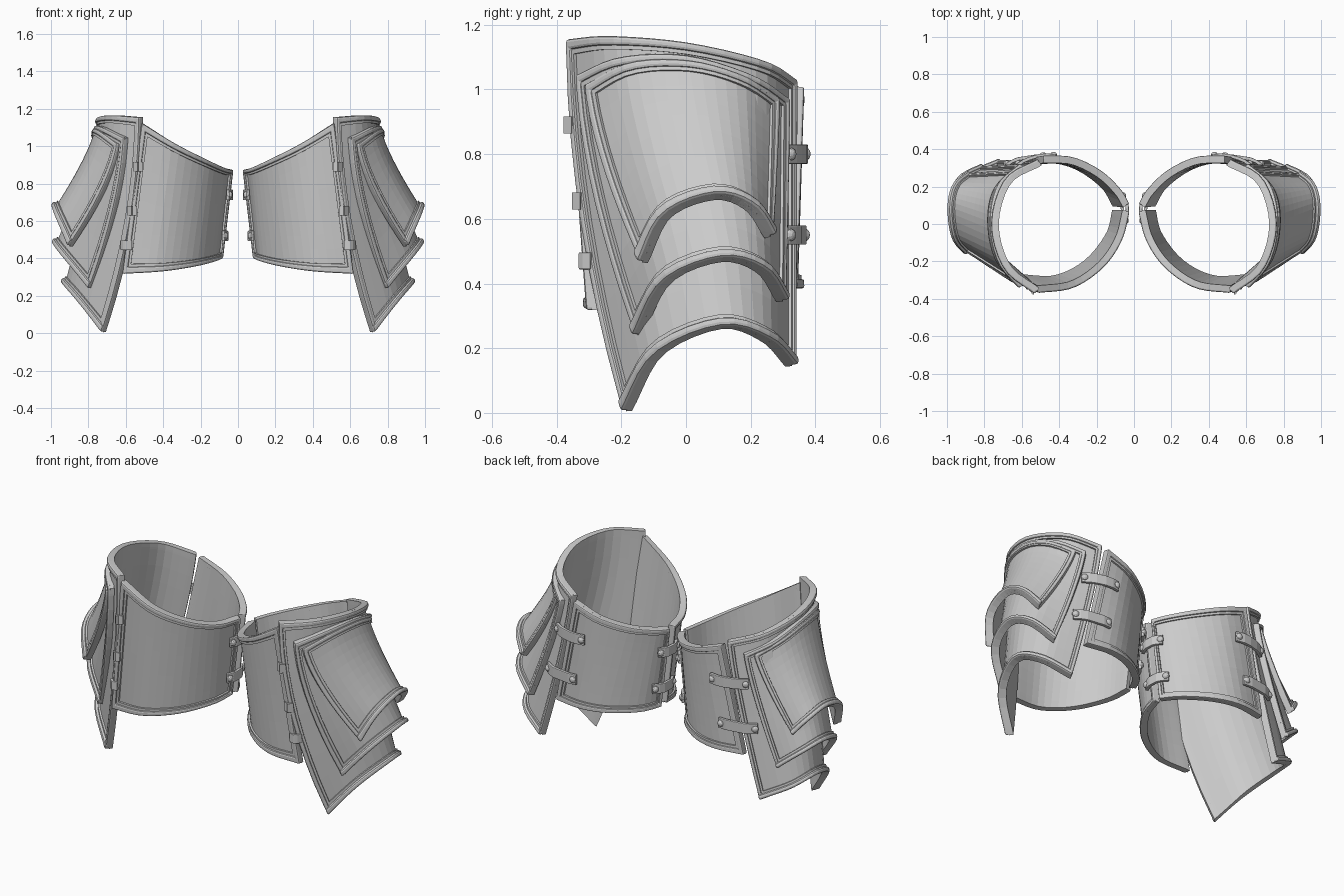
import bpy, bmesh
from mathutils import Vector, Matrix

if "Cube" in bpy.data.objects:
    bpy.data.objects.remove(bpy.data.objects["Cube"])

AXIS = Vector((0.45, 0.02, 0))


def curve(pts, t):
    """Smooth curve through the points, t from 0 to 1."""
    p = [Vector(q) for q in pts]
    p = [2 * p[0] - p[1]] + p + [2 * p[-1] - p[-2]]
    s = t * (len(pts) - 1)
    i = min(int(s), len(pts) - 2)
    f = s - i
    a, b, c, d = p[i:i + 4]
    return 0.5 * (2 * b + (c - a) * f + (2 * a - 5 * b + 4 * c - d) * f * f
                  + (3 * b - a - 3 * c + d) * f ** 3)


class Patch:
    """Sheet lofted from a top edge to a bottom edge, flaring by a power."""
    def __init__(self, top, bottom, flare=1, front_flare=0):
        self.top, self.bottom, self.flare, self.front_flare = top, bottom, flare, front_flare

    def at(self, u, v):
        a, b = curve(self.top, u), curve(self.bottom, u)
        f = v ** (self.flare + self.front_flare * (1 - u) ** 3)
        return Vector((a.x + (b.x - a.x) * f, a.y + (b.y - a.y) * f,
                       a.z + (b.z - a.z) * v))

    def at_z(self, u, z):
        a, b = curve(self.top, u).z, curve(self.bottom, u).z
        return self.at(u, (z - a) / (b - a))


def outward(p):
    return Vector((p.x - AXIS.x, p.y - AXIS.y, 0)).normalized()


def finish(name, bm, thick=0, offset=0, bevel=0):
    bm.normal_update()
    if thick and sum(f.normal.dot(outward(f.calc_center_median())) for f in bm.faces) < 0:
        bmesh.ops.reverse_faces(bm, faces=bm.faces[:])
    me = bpy.data.meshes.new(name)
    bm.to_mesh(me)
    bm.free()
    ob = bpy.data.objects.new(name, me)
    bpy.context.collection.objects.link(ob)
    if thick:
        m = ob.modifiers.new("thickness", 'SOLIDIFY')
        m.thickness, m.offset = thick, offset
    if bevel:
        m = ob.modifiers.new("bevel", 'BEVEL')
        m.width, m.segments, m.limit_method = bevel, 2, 'ANGLE'
    ob.modifiers.new("other_leg", 'MIRROR').use_mirror_merge = False


def spread(w1, w2, n):
    mid = [w2 + (1 - 2 * w2) * i / n for i in range(n + 1)]
    return [0, w1] + mid + [1 - w1, 1]


def sheet(name, patch, nu, nv, thick, offset, bevel, keep):
    """Grid over the patch; keep(ring, row from bottom) picks the faces."""
    width = sum((patch.at(i / 20, .5) - patch.at((i + 1) / 20, .5)).length for i in range(20))
    height = (patch.at(.5, 0) - patch.at(.5, 1)).length
    us = spread(.024 / width, .036 / width, nu)
    vs = spread(.026 / height, .038 / height, nv)
    bm = bmesh.new()
    g = [[bm.verts.new(patch.at(u, v)) for v in vs] for u in us]
    for i in range(len(us) - 1):
        for j in range(len(vs) - 1):
            low = len(vs) - 2 - j
            if keep(min(i, j, len(us) - 2 - i, low), low):
                bm.faces.new((g[i][j], g[i][j + 1], g[i + 1][j + 1], g[i + 1][j]))
    bmesh.ops.delete(bm, geom=[v for v in bm.verts if not v.link_faces], context='VERTS')
    finish(name, bm, thick, offset, bevel)


def plate(name, patch, nu=16, nv=8, rim=.04, lip=True):
    sheet(name, patch, nu, nv, .022, -1, 0, lambda r, low: True)
    sheet(name + "_rim", patch, nu, nv, rim, -.1, .009, lambda r, low: r == 0)
    sheet(name + "_step", patch, nu, nv, .02, 0, 0, lambda r, low: r == 1)
    if lip:
        sheet(name + "_lip", patch, nu, nv, .046, .1, .01, lambda r, low: low == 0)


def strap(name, ends, half, lift, rivets=True):
    """Curved strap through surface points, riveted at both ends."""
    bm = bmesh.new()
    path = [p + outward(p) * (lift if 0 < i < len(ends) - 1 else lift * .6)
            for i, p in enumerate(ends)]
    up = Vector((0, 0, half))
    rows = [(bm.verts.new(p + up), bm.verts.new(p - up)) for p in path]
    for a, b in zip(rows, rows[1:]):
        bm.faces.new((a[0], b[0], b[1], a[1]))
    finish(name, bm, .018, 0, .004)
    if rivets:
        bm = bmesh.new()
        for p, q in ((path[0], path[1]), (path[-1], path[-2])):
            c = p.lerp(q, .35)
            n = outward(c)
            rot = n.to_track_quat('Z', 'Y').to_matrix().to_4x4()
            bmesh.ops.create_uvsphere(
                bm, u_segments=10, v_segments=6, radius=.02,
                matrix=Matrix.Translation(c + n * .006) @ rot @ Matrix.Diagonal((1, 1, .8, 1)))
        finish(name + "_rivets", bm)


# Three overlapping outer plates, edges listed front to back
outer = Patch([(.52, -.36, 1.155), (.68, -.23, 1.165), (.745, 0, 1.145), (.675, .23, 1.09), (.505, .332, 1.03)],
              [(.72, -.185, .005), (.855, -.085, .18), (.925, .11, .265), (.87, .25, .225), (.715, .328, .145)],
              1.25, .65)
middle = Patch([(.605, -.335, 1.045), (.715, -.2, 1.1), (.757, 0, 1.105), (.72, .2, 1.045), (.6, .315, .97)],
               [(.79, -.15, .24), (.925, -.06, .405), (.975, .11, .475), (.93, .235, .44), (.81, .3, .345)],
               1.25, .35)
upper = Patch([(.64, -.308, 1.015), (.735, -.17, 1.083), (.767, .01, 1.088), (.74, .17, 1.043), (.645, .285, .97)],
              [(.9, -.135, .465), (.96, -.06, .61), (.98, .09, .67), (.957, .2, .635), (.885, .262, .545)],
              1.25, .2)
# Inner thigh plates, edges listed from the outer seam to the inner gap
front = Patch([(.515, -.352, 1.125), (.33, -.325, 1.01), (.175, -.22, .93), (.08, -.08, .885), (.04, .07, .875)],
              [(.618, -.29, .318), (.42, -.295, .33), (.25, -.21, .355), (.13, -.06, .385), (.095, .07, .405)])
back = Patch([(.485, .348, 1.01), (.33, .34, .955), (.185, .27, .91), (.085, .175, .885), (.04, .1, .875)],
             [(.615, .325, .385), (.45, .348, .385), (.3, .31, .385), (.16, .21, .39), (.095, .105, .4)])

plate("outer_plate", outer)
plate("middle_plate", middle, rim=.03)
plate("upper_plate", upper, rim=.03)
plate("front_thigh_plate", front, lip=False)
plate("back_thigh_plate", back, 12, lip=False)

# Straps over the back seam and the inner gap
for k, z in enumerate((.8, .55)):
    strap(f"back_strap_{k}", [outer.at_z(.9, z), outer.at_z(.95, z), outer.at_z(.99, z),
                              back.at_z(.04, z), back.at_z(.1, z), back.at_z(.17, z)], .03, .024)
for k, z in enumerate((.74, .52)):
    strap(f"inner_strap_{k}", [front.at_z(.89, z), front.at_z(.95, z), front.at_z(.99, z),
                               back.at_z(.98, z), back.at_z(.92, z), back.at_z(.84, z)], .028, .022)

# Small hinges down the front seam
for k, z in enumerate((.89, .655, .47)):
    strap(f"front_hinge_{k}", [outer.at_z(.025, z), outer.at_z(.004, z),
                               front.at_z(.015, z), front.at_z(.045, z)], .026, .024, False)
